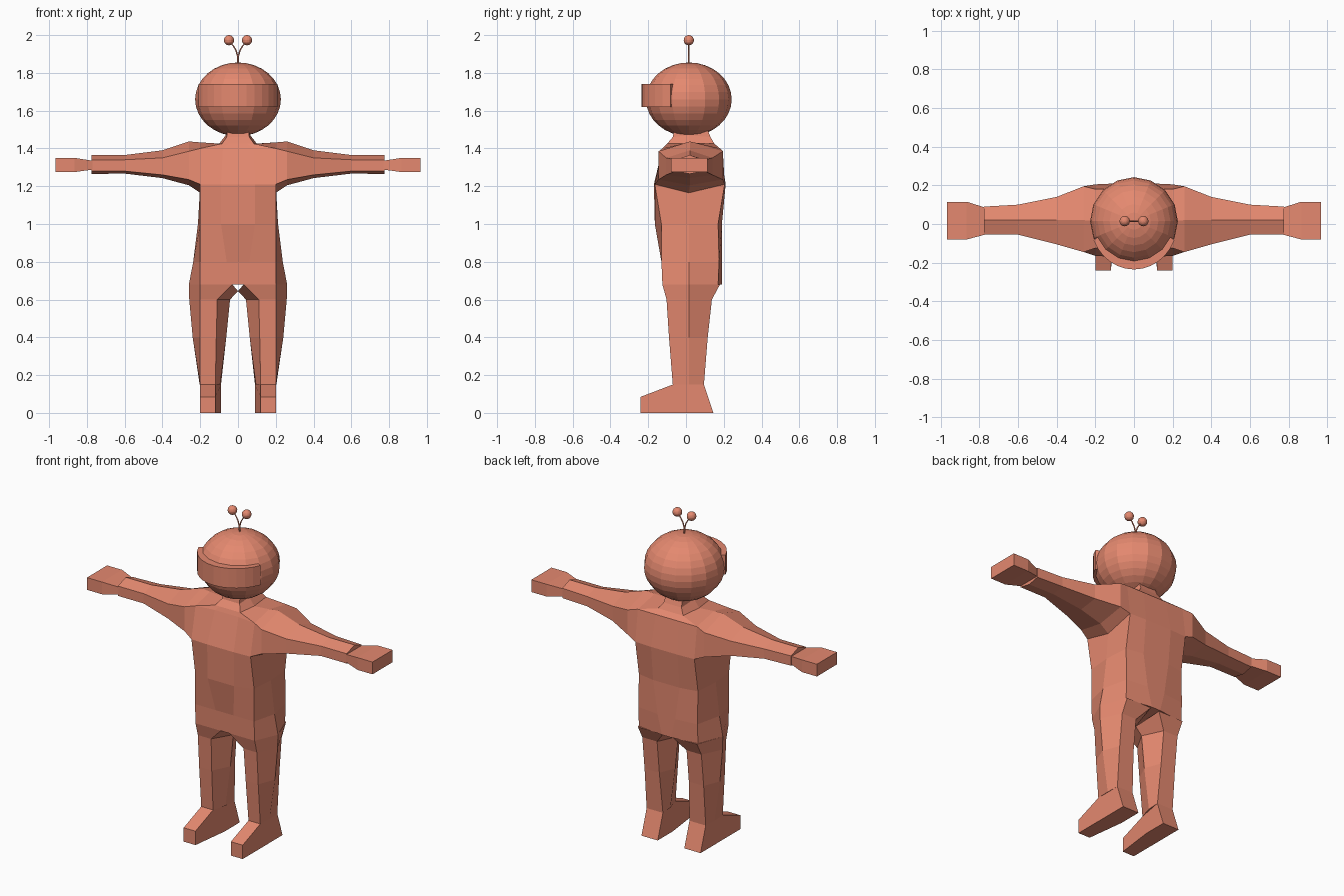
import bpy, bmesh, math
from mathutils import Matrix

mat = bpy.data.materials.new("salmon")
mat.diffuse_color = (0.78, 0.25, 0.16, 1)


def finish(name, bm):
    bmesh.ops.recalc_face_normals(bm, faces=bm.faces)
    me = bpy.data.meshes.new(name)
    bm.to_mesh(me)
    bm.free()
    me.materials.append(mat)
    ob = bpy.data.objects.new(name, me)
    bpy.context.collection.objects.link(ob)
    return ob


def loft(name, rings, side=1):
    """Skin a list of equal-length point rings, cap both ends; side=-1 mirrors in x."""
    bm = bmesh.new()
    loops = [[bm.verts.new((x * side, y, z)) for x, y, z in r] for r in rings]
    n = len(loops[0])
    for a, b in zip(loops, loops[1:]):
        for i in range(n):
            j = (i + 1) % n
            bm.faces.new((a[i], a[j], b[j], b[i]))
    bm.faces.new(loops[0])
    bm.faces.new(loops[-1])
    return finish(name, bm)


def ellipsoid(name, centre, radii, seg, rings):
    bm = bmesh.new()
    m = Matrix.Translation(centre) @ Matrix.Diagonal((*radii, 1))
    bmesh.ops.create_uvsphere(bm, u_segments=seg, v_segments=rings, radius=1, matrix=m)
    return finish(name, bm)


# Torso: centre half-width, corner (x, front y, back y), centre front/back y, side x, corner z, side z
def torso_ring(cx, x, yf, yb, cf, cb, sx, z, sz):
    half = [(cx, cf, z), (x, yf, z), (sx, 0.015, sz), (x, yb, z), (cx, cb, z)]
    return half + [(-px, py, pz) for px, py, pz in reversed(half)]


loft("torso", [torso_ring(*r) for r in [
    (0.03, 0.20, -0.125, 0.17, -0.125, 0.19, 0.26, 0.68, 0.68),
    (0.06, 0.20, -0.13, 0.175, -0.13, 0.19, 0.237, 0.80, 0.80),
    (0.09, 0.20, -0.13, 0.17, -0.165, 0.19, 0.212, 1.00, 1.00),
    (0.09, 0.20, -0.165, 0.205, -0.17, 0.21, 0.20, 1.21, 1.165),
    (0.08, 0.20, -0.125, 0.18, -0.11, 0.18, 0.20, 1.40, 1.432),
    (0.05, 0.085, -0.10, 0.15, -0.10, 0.15, 0.10, 1.425, 1.425),
    (0.04, 0.06, -0.07, 0.13, -0.07, 0.13, 0.065, 1.46, 1.47),
    (0.04, 0.055, -0.06, 0.11, -0.06, 0.11, 0.06, 1.51, 1.51)]])


# Arm section: x, front y, back y, ridge z, upper edge z, lower edge z, underside z
def arm_ring(x, yf, yb, top, up, low, bot):
    return [(x, 0.02, top), (x, yf, up), (x, yf, low), (x, 0.02, bot), (x, yb, low), (x, yb, up)]


arm = [arm_ring(0.26, -0.145, 0.195, 1.437, 1.385, 1.235, 1.205),
       arm_ring(0.40, -0.105, 0.14, 1.39, 1.35, 1.26, 1.243),
       arm_ring(0.60, -0.055, 0.10, 1.365, 1.34, 1.28, 1.267),
       arm_ring(0.775, -0.055, 0.09, 1.365, 1.34, 1.28, 1.265)]
shoulder = [(0.20, 0.015, 1.432), (0.20, -0.125, 1.40), (0.20, -0.165, 1.21),
            (0.20, 0.015, 1.165), (0.20, 0.205, 1.21), (0.20, 0.18, 1.40)]


# Leg section: z, outer x, front/back outer x, front inner x, inner x, front y, back y, inner z
def leg_ring(z, sx, ox, fx, ix, bx, yf, yb, iz):
    return [(sx, 0.015, z), (ox, yf, z), (fx, yf, z), (ix, 0.015, iz), (bx, yb, z), (ox, yb, z)]


leg = [leg_ring(*r) for r in [
    (0.68, 0.26, 0.20, 0.03, 0.0, 0.03, -0.125, 0.18, 0.645),
    (0.60, 0.258, 0.20, 0.11, 0.042, 0.10, -0.103, 0.137, 0.60),
    (0.40, 0.24, 0.20, 0.115, 0.062, 0.10, -0.09, 0.115, 0.40),
    (0.15, 0.203, 0.20, 0.12, 0.095, 0.09, -0.07, 0.095, 0.15)]]

foot_side = [(-0.07, 0.15), (-0.24, 0.085), (-0.24, 0), (0.0, 0), (0.145, 0), (0.095, 0.15)]
foot = [[(0.20, y, z) for y, z in foot_side],
        [(0.12 if y < -0.01 else 0.09, y, z) for y, z in foot_side]]

hand = [[(x, yf, z0), (x, yb, z0), (x, yb, z1), (x, yf, z1)] for x, yf, yb, z0, z1 in [
    (0.77, -0.055, 0.085, 1.288, 1.335),
    (0.865, -0.08, 0.115, 1.275, 1.35),
    (0.967, -0.08, 0.115, 1.275, 1.35)]]

# Antenna stalk: thin tube that curves outward
stalk = [[(x + 0.004 * math.cos(a), 0.015 + 0.004 * math.sin(a), z)
          for a in [k * math.pi / 3 for k in range(6)]]
         for x, z in [(0, 1.84), (0.002, 1.89), (0.011, 1.92), (0.026, 1.945), (0.045, 1.965)]]

for s, label in ((1, "left"), (-1, "right")):
    loft(label + "_arm", [shoulder] + arm, s)
    loft(label + "_hand", hand, s)
    loft(label + "_leg", leg, s)
    loft(label + "_foot", foot, s)
    loft(label + "_antenna_stalk", stalk, s)
    ellipsoid(label + "_antenna_ball", (0.048 * s, 0.015, 1.973), (0.027,) * 3, 16, 10)

# Head
ellipsoid("head", (0, 0.015, 1.66), (0.227, 0.227, 0.195), 16, 16)

# Visor: curved band across the face
visor = []
for k in range(13):
    a = math.radians(-157 + k * 134 / 12)
    c, d = math.cos(a), math.sin(a)
    visor.append([(r * c, 0.015 + q * d, z) for r, q, z in
                  [(0.228, 0.25, 1.62), (0.228, 0.25, 1.74), (0.19, 0.195, 1.74), (0.19, 0.195, 1.62)]])
loft("visor", visor)
